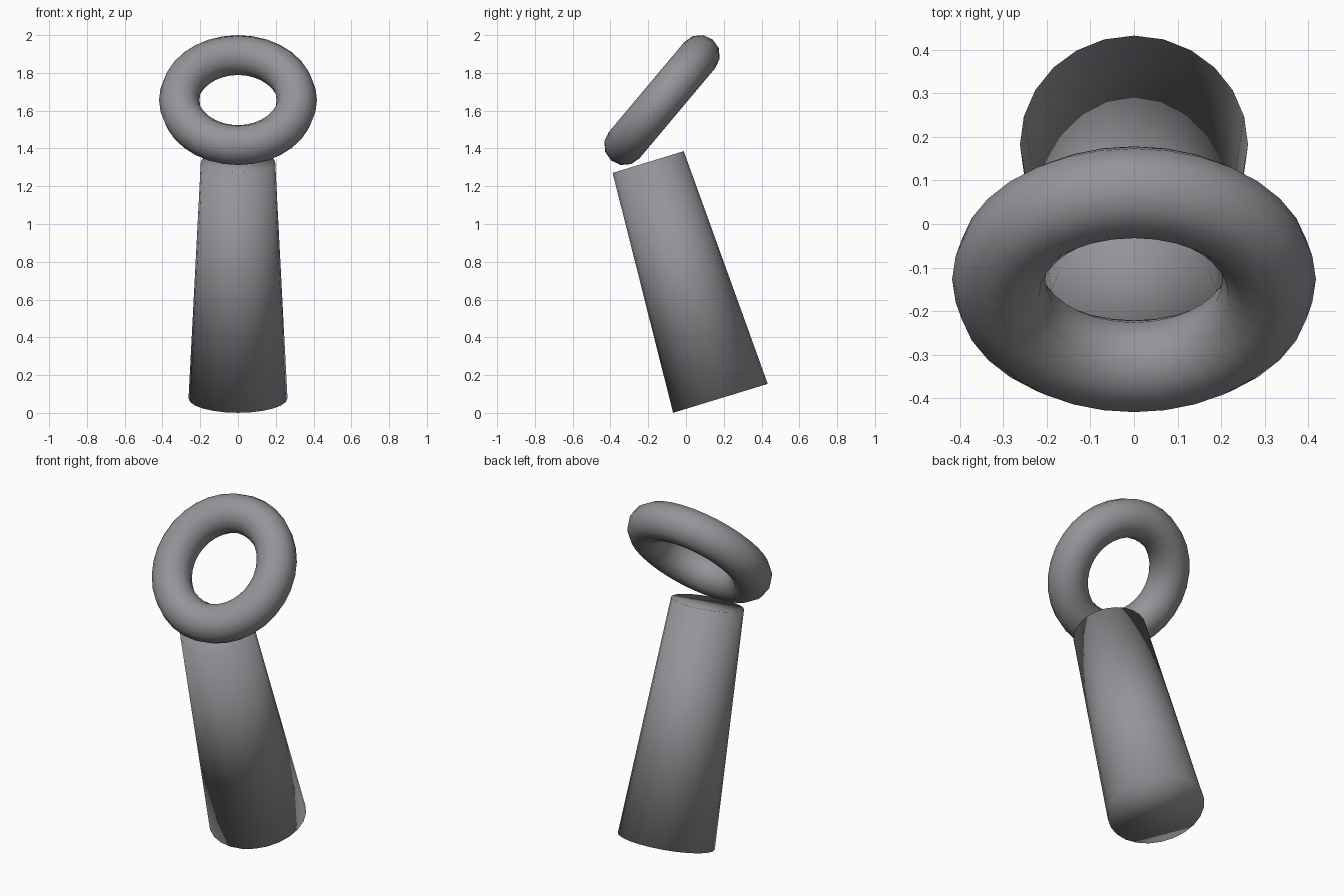
import bpy
from math import radians
from mathutils import Vector

if "Cube" in bpy.data.objects:
    bpy.data.objects.remove(bpy.data.objects["Cube"])

# Dark grey shared by both parts
grey = bpy.data.materials.new("dark_grey")
grey.diffuse_color = (0.30, 0.30, 0.32, 1)
grey.use_nodes = True
grey.node_tree.nodes["Principled BSDF"].inputs["Base Color"].default_value = grey.diffuse_color


def finish(name):
    obj = bpy.context.object
    obj.name = name
    obj.data.materials.append(grey)
    bpy.ops.object.shade_smooth()


# Tapered post, leaning towards the front, softly shaded over its rims
base = Vector((0, 0.182, 0.077))
top = Vector((0, -0.20, 1.328))
axis = top - base
bpy.ops.mesh.primitive_cone_add(
    vertices=24, radius1=0.262, radius2=0.197, depth=axis.length,
    location=(base + top) / 2,
    rotation=(radians(17), 0, 0))
finish("tapered_post")

# Tilted ring resting above the front edge of the post
bpy.ops.mesh.primitive_torus_add(
    major_segments=32, minor_segments=12,
    major_radius=0.311, minor_radius=0.107,
    location=(0, -0.127, 1.656), rotation=(radians(50), 0, 0))
finish("tilted_ring")
